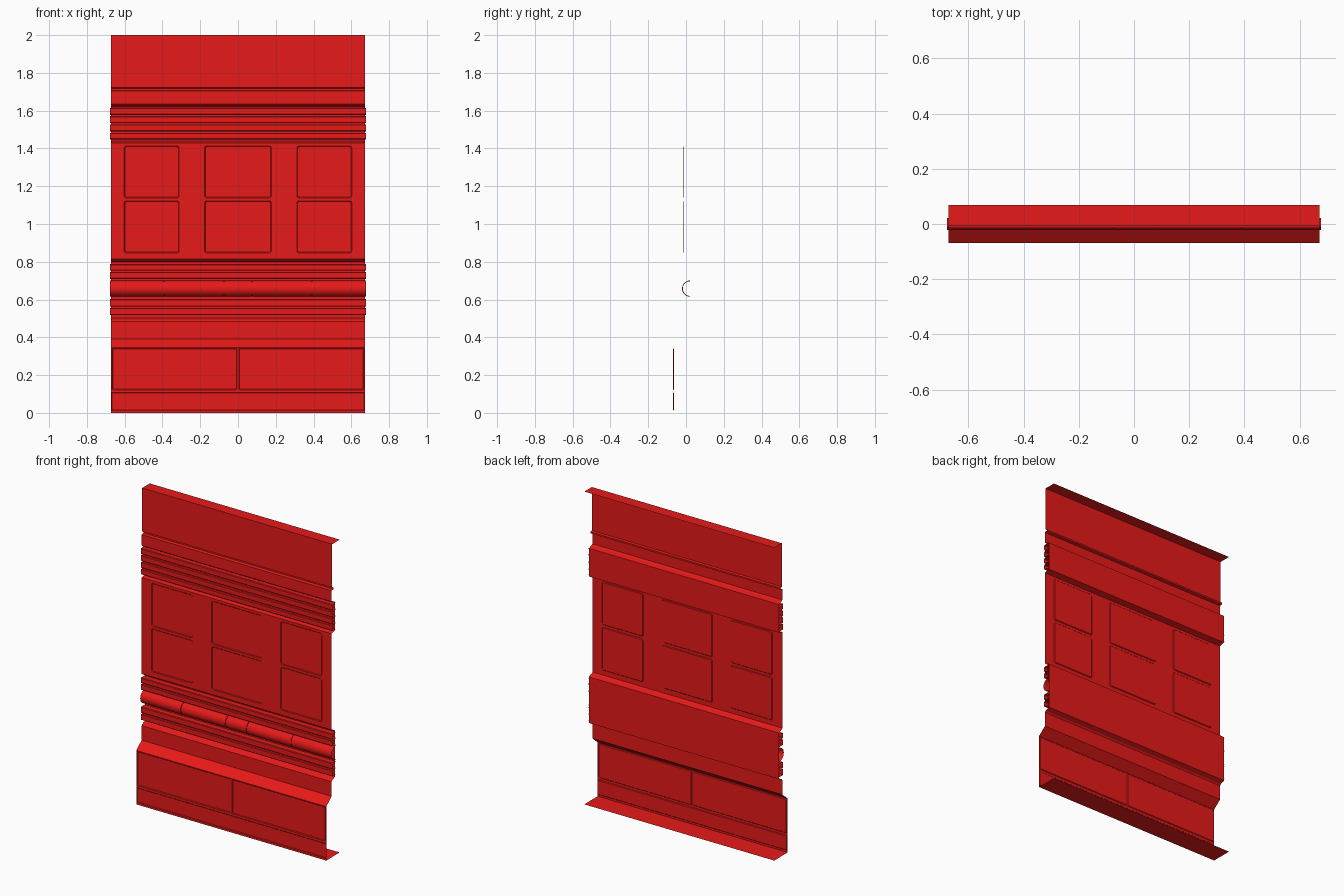
import bpy, bmesh, math

if "Cube" in bpy.data.objects:
    bpy.data.objects.remove(bpy.data.objects["Cube"])

W = 0.672        # half width of the sheet
WM = 0.677       # half width of the applied mouldings
Y_TOP, Y_MID, Y_BACK, Y_BASE, Y_PLATE = -0.008, -0.014, 0.068, -0.068, 0.022

red = bpy.data.materials.new("red_paint")
red.diffuse_color = (0.8, 0.01, 0.01, 1)
red.use_nodes = True
red.node_tree.nodes["Principled BSDF"].inputs["Base Color"].default_value = red.diffuse_color


def finish(bm, name, smooth=False):
    me = bpy.data.meshes.new(name)
    bm.to_mesh(me)
    bm.free()
    me.materials.append(red)
    ob = bpy.data.objects.new(name, me)
    bpy.context.collection.objects.link(ob)
    for p in me.polygons:
        p.use_smooth = False
    if smooth:
        bpy.ops.object.select_all(action='DESELECT')
        ob.select_set(True)
        bpy.context.view_layer.objects.active = ob
        bpy.ops.object.shade_smooth_by_angle(angle=math.radians(30))
    return ob


def sheet(name, profile, half=W):
    """Sweep an open (y, z) profile, listed top to bottom, along x."""
    bm = bmesh.new()
    a = [bm.verts.new((-half, y, z)) for y, z in profile]
    b = [bm.verts.new((half, y, z)) for y, z in profile]
    for i in range(len(profile) - 1):
        bm.faces.new((a[i], a[i + 1], b[i + 1], b[i]))
    return finish(bm, name)


def rounded(rect, y, r, inset=0.0):
    """Points of a rounded rectangle in the plane at depth y."""
    x0, x1, z0, z1 = rect
    x0, x1, z0, z1 = x0 + inset, x1 - inset, z0 + inset, z1 - inset
    pts = []
    for cx, cz, start in ((x1 - r, z1 - r, 0), (x0 + r, z1 - r, 90),
                          (x0 + r, z0 + r, 180), (x1 - r, z0 + r, 270)):
        for k in range(4):
            t = math.radians(start + 30 * k)
            pts.append((cx + r * math.cos(t), y, cz + r * math.sin(t)))
    return pts


def panelled_wall(name, y, z0, z1, rects, r):
    """Flat wall with shallow recessed panels."""
    bm = bmesh.new()

    def loop(pts):
        vs = [bm.verts.new(p) for p in pts]
        es = [bm.edges.new((vs[i], vs[(i + 1) % len(vs)])) for i in range(len(vs))]
        return vs, es

    _, edges = loop([(-W, y, z0), (W, y, z0), (W, y, z1), (-W, y, z1)])
    rims = []
    for rect in rects:
        vs, es = loop(rounded(rect, y, r))
        rims.append((rect, vs))
        edges += es
    bmesh.ops.triangle_fill(bm, use_beauty=True, edges=edges, normal=(0, -1, 0))
    for rect, rim in rims:
        inner = [bm.verts.new(p) for p in rounded(rect, y + 0.004, r * 0.7, 0.004)]
        n = len(rim)
        for i in range(n):
            j = (i + 1) % n
            bm.faces.new((rim[i], rim[j], inner[j], inner[i]))
        bm.faces.new(inner)
    bm.normal_update()
    bmesh.ops.reverse_faces(bm, faces=[f for f in bm.faces if f.normal.y > 1e-6])
    return finish(bm, name)


# Top flange, frieze with groove, and recessed plate behind the upper mouldings
sheet("upper_wall", [
    (Y_BACK, 2.0), (Y_TOP, 2.0), (Y_TOP, 1.722), (0.004, 1.718), (0.004, 1.708),
    (Y_MID, 1.704), (Y_MID, 1.635), (-0.006, 1.628), (Y_PLATE, 1.620),
    (Y_PLATE, 1.440), (Y_MID, 1.430)])

# Middle wall with six panels
windows = [(x0, x1, z0, z1)
           for x0, x1 in ((-0.603, -0.312), (-0.177, 0.177), (0.312, 0.603))
           for z0, z1 in ((0.847, 1.122), (1.138, 1.413))]
panelled_wall("middle_wall", Y_MID, 0.815, 1.430, windows, 0.012)

# Recessed plate behind the lower mouldings, then the sloped top of the plinth
sheet("lower_wall", [
    (Y_MID, 0.815), (-0.006, 0.808), (Y_PLATE, 0.798), (Y_PLATE, 0.503),
    (-0.006, 0.492), (Y_MID, 0.483), (Y_MID, 0.390), (Y_BASE, 0.345)])

# Plinth front with two panels and a skirting strip
panelled_wall("plinth_front", Y_BASE, 0.0, 0.345,
              [(-0.666, -0.005, 0.122, 0.341), (0.005, 0.666, 0.122, 0.341),
               (-0.670, 0.670, 0.012, 0.108)], 0.004)
sheet("bottom_flange", [(Y_BASE, 0.0), (Y_BACK, 0.0)])

# Square moulding strips, open at the back and the ends
strips = [(1.615, 1.578), (1.571, 1.534), (1.527, 1.490), (1.483, 1.448),
          (0.788, 0.753), (0.746, 0.710), (0.602, 0.563), (0.556, 0.517)]
for i, (top, bot) in enumerate(strips):
    sheet(f"moulding_strip_{i + 1}", [
        (Y_PLATE, top), (Y_MID + 0.004, top), (Y_MID, top - 0.004),
        (Y_MID, bot + 0.004), (Y_MID + 0.004, bot), (Y_PLATE, bot)], WM)

# Half-round rail with four narrow grooves
R, G = 0.043, 0.002
stations = [(-WM, R)]
for x in (-0.39, -0.074, 0.074, 0.39):
    stations += [(x - G, R), (x - G, R - 0.004), (x + G, R - 0.004), (x + G, R)]
stations.append((WM, R))
bm = bmesh.new()
SEG = 16
rings = []
for x, r in stations:
    angles = [math.pi * k / SEG for k in range(SEG + 1)]
    rings.append([bm.verts.new((x, Y_PLATE - r * math.sin(t), 0.658 + r * math.cos(t)))
                  for t in angles])
for a, b in zip(rings, rings[1:]):
    for k in range(SEG):
        bm.faces.new((a[k], a[k + 1], b[k + 1], b[k]))
finish(bm, "half_round_rail", smooth=True)
